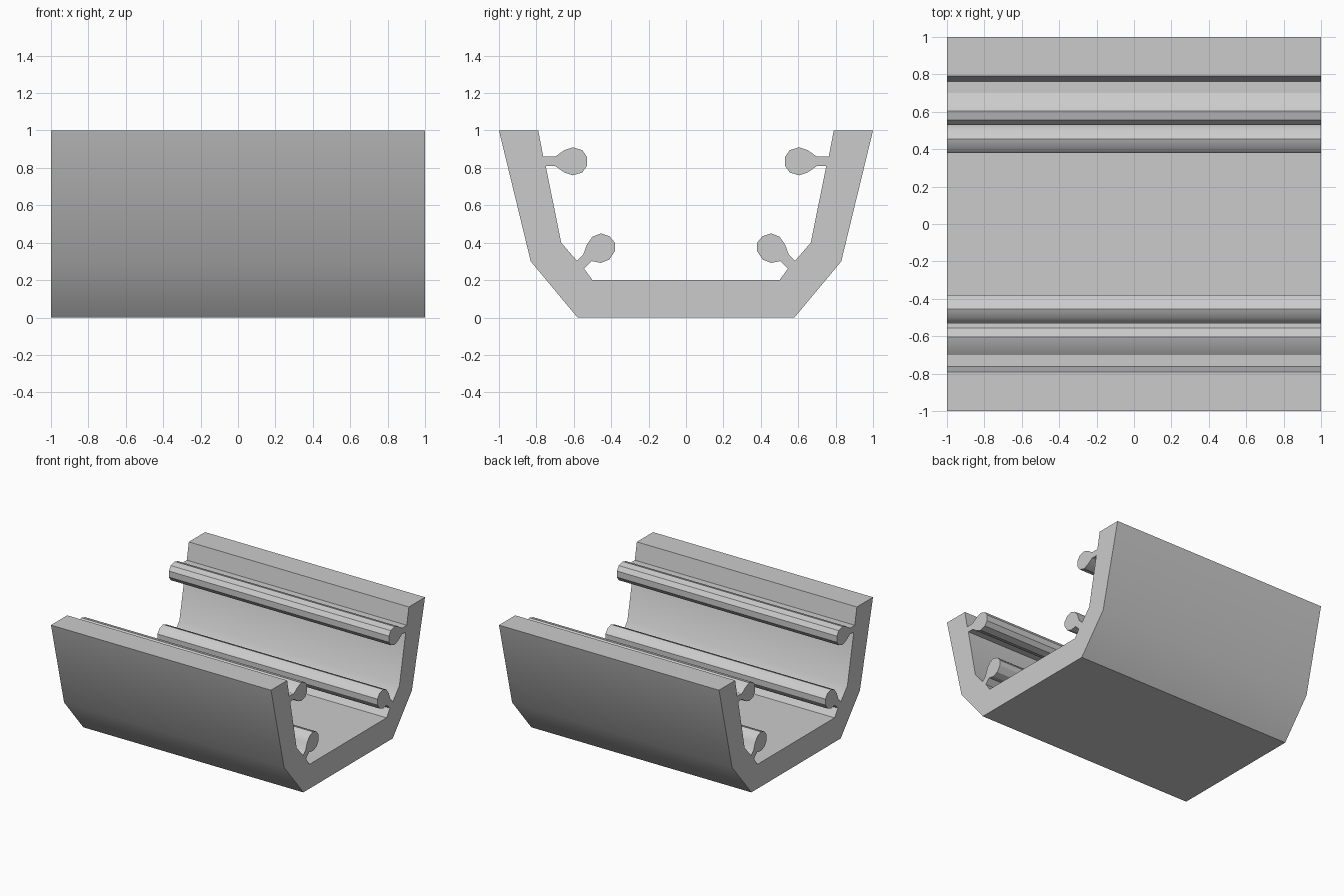
import bpy, bmesh, math

if "Cube" in bpy.data.objects:
    bpy.data.objects.remove(bpy.data.objects["Cube"])

# Right half of the channel cross-section (y, z), from outer bottom to inner floor
outer_wall = [(0.58, 0), (0.83, 0.30), (1, 1), (0.79, 1)]
upper_bead = [(0.763, 0.86), (0.70, 0.86), (0.65, 0.895), (0.605, 0.91), (0.555, 0.895),
              (0.53, 0.86), (0.53, 0.81), (0.555, 0.775), (0.605, 0.76), (0.65, 0.775),
              (0.70, 0.81), (0.75, 0.81)]
inner_corner = [(0.667, 0.40), (0.583, 0.303)]
lower_bead = [(0.55, 0.335), (0.53, 0.39), (0.50, 0.432), (0.455, 0.45), (0.41, 0.435),
              (0.38, 0.40), (0.38, 0.355), (0.41, 0.31), (0.455, 0.292), (0.505, 0.302),
              (0.545, 0.262), (0.50, 0.20)]
half = outer_wall + upper_bead + inner_corner + lower_bead
profile = half + [(-y, z) for y, z in reversed(half)]

# Extrude the mirrored profile along x
bm = bmesh.new()
cap = bm.faces.new([bm.verts.new((-1, y, z)) for y, z in profile])
ext = bmesh.ops.extrude_face_region(bm, geom=[cap], use_keep_orig=True)
moved = [v for v in ext["geom"] if isinstance(v, bmesh.types.BMVert)]
bmesh.ops.translate(bm, verts=moved, vec=(2, 0, 0))
bmesh.ops.recalc_face_normals(bm, faces=bm.faces)

mesh = bpy.data.meshes.new("channel_rail")
bm.to_mesh(mesh)
bm.free()
rail = bpy.data.objects.new("channel_rail", mesh)
bpy.context.collection.objects.link(rail)

# Soft shading across the shallow wall bends only
bpy.context.view_layer.objects.active = rail
rail.select_set(True)
bpy.ops.object.shade_smooth_by_angle(angle=math.radians(33))
